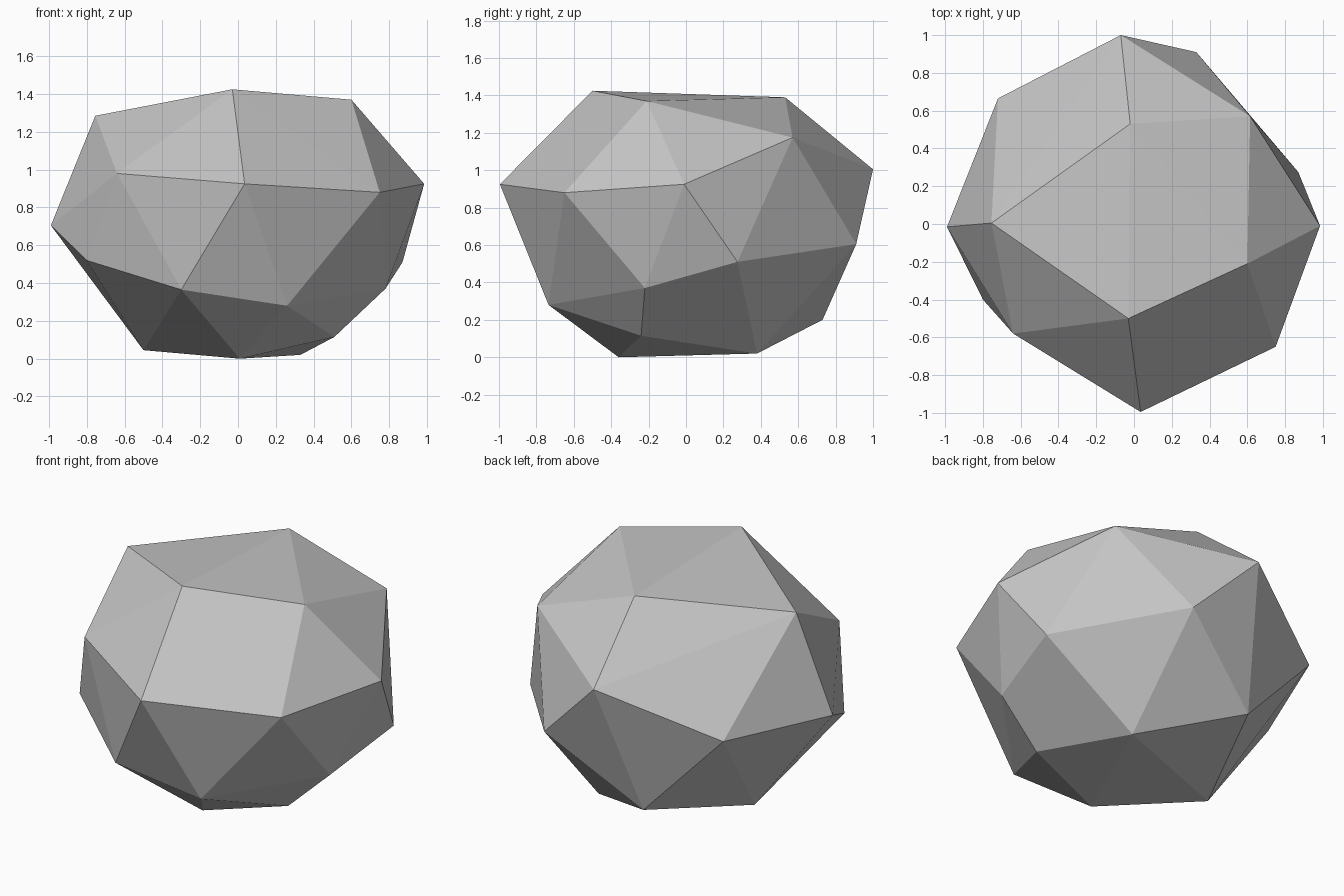
import bpy
import bmesh

default_cube = bpy.data.objects.get("Cube")
if default_cube:
    bpy.data.objects.remove(default_cube, do_unlink=True)


def make_material(name, color):
    material = bpy.data.materials.new(name)
    material.use_nodes = True
    material.diffuse_color = color
    shader = next(n for n in material.node_tree.nodes if n.type == "BSDF_PRINCIPLED")
    shader.inputs["Base Color"].default_value = color
    return material


def make_faceted_stone(name, rings, material):
    """Wrap a convex faceted skin around rings of corner points."""
    bm = bmesh.new()
    for ring in rings:
        for corner in ring:
            bm.verts.new(corner)
    hull = bmesh.ops.convex_hull(bm, input=bm.verts[:], use_existing_faces=False)
    # Remove any corner that ended up inside the skin
    loose = [v for v in bm.verts if not v.link_faces]
    bmesh.ops.delete(bm, geom=loose, context="VERTS")
    bmesh.ops.recalc_face_normals(bm, faces=bm.faces[:])
    for face in bm.faces:
        face.smooth = False
    mesh = bpy.data.meshes.new(name)
    bm.to_mesh(mesh)
    bm.free()
    mesh.materials.append(material)
    stone = bpy.data.objects.new(name, mesh)
    bpy.context.collection.objects.link(stone)
    return stone


# Flat crown of the stone
crown = [
    (-0.755, 0.005, 1.285), (-0.03, -0.5, 1.425), (0.6, -0.21, 1.37),
    (0.615, 0.57, 1.175), (-0.02, 0.53, 1.39),
]

# Widest belt
belt = [
    (-0.99, -0.015, 0.705), (-0.64, -0.58, 0.98), (0.035, -0.995, 0.925),
    (0.75, -0.65, 0.88), (0.985, -0.01, 0.925), (-0.07, 1, 1.005),
    (-0.72, 0.665, 0.73),
]

# Lower flank
flank = [
    (-0.8, -0.4, 0.52), (-0.3, -0.765, 0.365), (0.26, -0.735, 0.28),
    (0.78, -0.22, 0.37), (0.87, 0.275, 0.51), (0.33, 0.91, 0.605),
    (-0.22, 0.73, 0.2),
]

# Resting base
base = [
    (-0.5, 0.045, 0.045), (0.01, -0.36, 0), (0.51, -0.24, 0.115),
    (0.33, 0.38, 0.02),
]

stone_grey = make_material("stone grey", (0.55, 0.55, 0.55, 1))
make_faceted_stone("rock", [crown, belt, flank, base], stone_grey)
